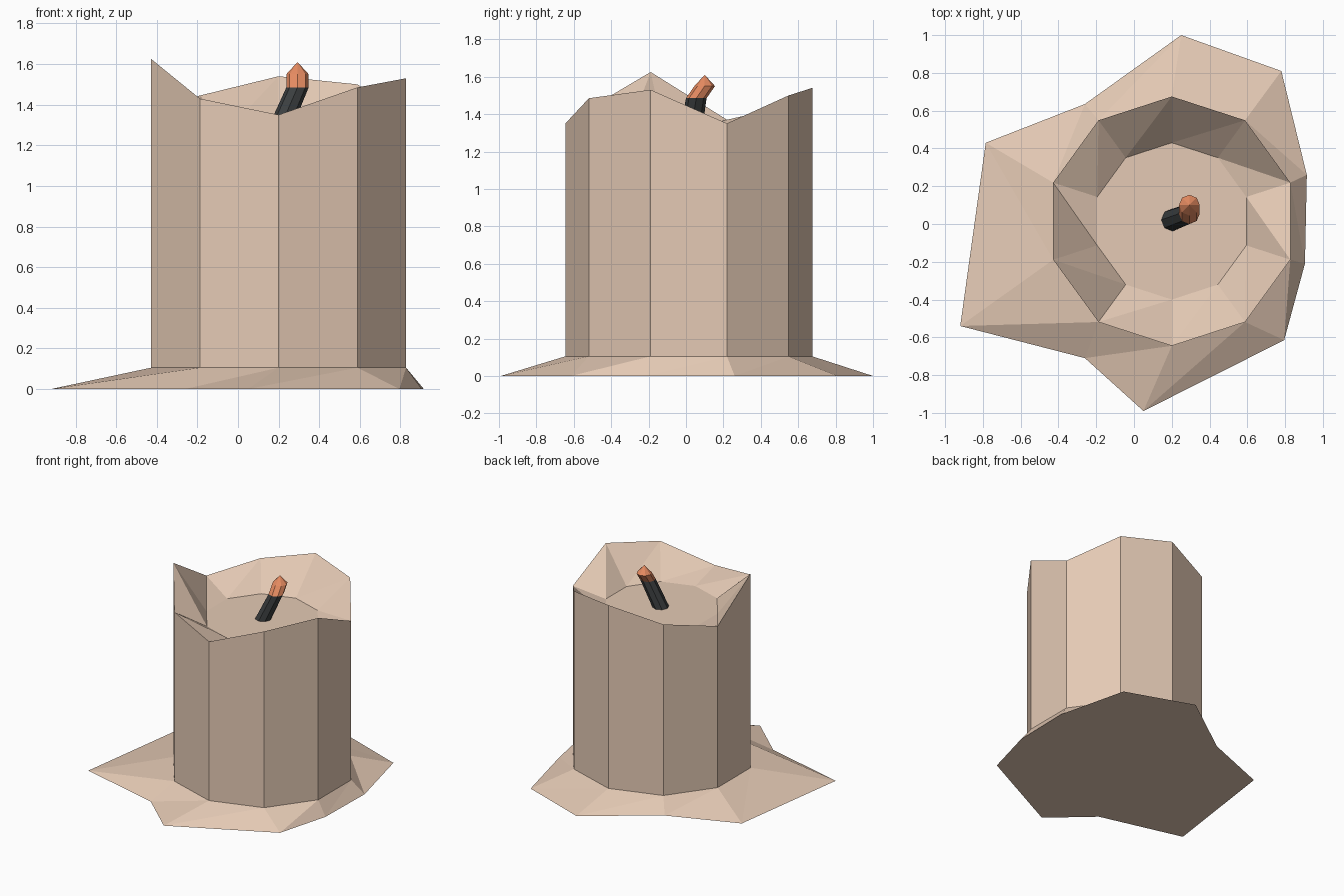
import bpy, bmesh, math

cube = bpy.data.objects.get("Cube")
if cube:
    bpy.data.objects.remove(cube)


def material(name, rgb):
    m = bpy.data.materials.new(name)
    m.use_nodes = True
    m.diffuse_color = (*rgb, 1)
    m.node_tree.nodes["Principled BSDF"].inputs["Base Color"].default_value = (*rgb, 1)
    return m


def ring(cx, cy, r, z, sides):
    """Clockwise ring starting at the back; z is one height or one per corner."""
    zs = z if isinstance(z, list) else [z] * sides
    return [(cx + r * math.sin(math.tau * i / sides),
             cy + r * math.cos(math.tau * i / sides), zs[i]) for i in range(sides)]


def loft(name, rings, mat):
    """Join consecutive rings with flat faces and cap both ends."""
    bm = bmesh.new()
    loops = [[bm.verts.new(p) for p in pts] for pts in rings]
    for low, high in zip(loops, loops[1:]):
        n = len(low)
        for i in range(n):
            j = (i + 1) % n
            if len(high) == 1:
                bm.faces.new((low[i], low[j], high[0]))
            else:
                # split each quad along the low-corner to previous-high-corner diagonal
                bm.faces.new((low[i], low[j], high[i]))
                bm.faces.new((low[j], high[j], high[i]))
    bm.faces.new(loops[0])
    if len(loops[-1]) > 2:
        bm.faces.new(loops[-1])
    bmesh.ops.recalc_face_normals(bm, faces=bm.faces)
    mesh = bpy.data.meshes.new(name)
    bm.to_mesh(mesh)
    bm.free()
    mesh.materials.append(mat)
    obj = bpy.data.objects.new(name, mesh)
    bpy.context.collection.objects.link(obj)
    return obj


wax = material("pale wax", (0.78, 0.59, 0.46))
char = material("charred wick", (0.045, 0.05, 0.052))
ember = material("orange ember", (0.79, 0.26, 0.12))

# Candle: melted puddle, upright sides, uneven rim and sunken top
CX, CY = 0.2, 0.015
puddle = [(0.25, 1.0), (0.78, 0.81), (0.915, 0.26), (0.905, -0.21), (0.795, -0.615),
          (0.05, -0.99), (-0.26, -0.71), (-0.92, -0.54), (-0.785, 0.43), (-0.26, 0.635)]
rim = [1.54, 1.5, 1.35, 1.53, 1.485, 1.35, 1.43, 1.625, 1.37, 1.445]
loft("candle_body", [
    [(x, y, 0) for x, y in puddle],
    ring(CX, CY, 0.66, 0.105, 10),
    ring(CX, CY, 0.66, rim, 10),
    ring(CX, CY, 0.415, 1.28, 10),
], wax)

# Leaning wick
loft("wick", [ring(0.2, 0.02, 0.06, 1.27, 8), ring(0.293, 0.055, 0.055, 1.485, 8)], char)

# Glowing tip
loft("wick_tip", [ring(0.293, 0.055, 0.055, 1.485, 8),
                  ring(0.293, 0.1, 0.055, 1.55, 8), [(0.293, 0.1, 1.61)]], ember)
